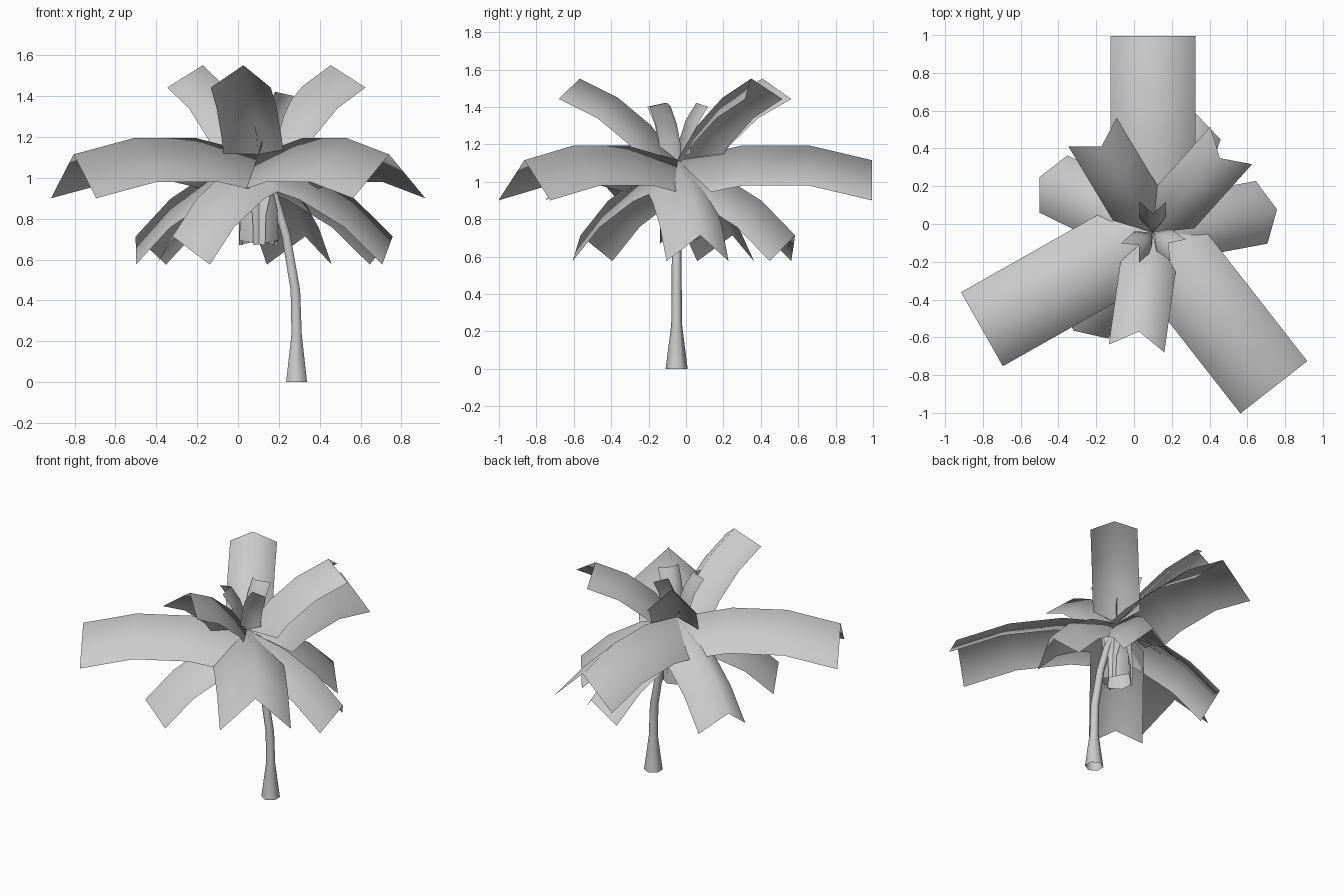
import bpy, bmesh
from math import radians, sin, cos, pi
from mathutils import Matrix, Vector

if "Cube" in bpy.data.objects:
    bpy.data.objects.remove(bpy.data.objects["Cube"])

CROWN = Vector((0.10, -0.045, 1.115))


def finish(name, bm):
    mesh = bpy.data.meshes.new(name)
    bm.to_mesh(mesh)
    bm.free()
    for p in mesh.polygons:
        p.use_smooth = True
    ob = bpy.data.objects.new(name, mesh)
    bpy.context.collection.objects.link(ob)
    return ob


def frond(name, yaw, pitch, size):
    """Arched strip folded along its ridge, rooted in the crown."""
    ridge = [(0, 0), (0.35, 0.08), (0.70, 0.08), (1.04, 0)]
    edge = [(0.18, -0.17), (0.35, -0.135), (0.70, -0.135), (1.04, -0.215)]
    bm = bmesh.new()
    rows = []
    for (rx, rz), (ex, ez) in zip(ridge, edge):
        rows.append([bm.verts.new((ex, 0.225, ez)),
                     bm.verts.new((rx, 0, rz)),
                     bm.verts.new((ex, -0.225, ez))])
    for a, b in zip(rows, rows[1:]):
        for i in range(2):
            bm.faces.new((a[i], a[i + 1], b[i + 1], b[i]))
    m = (Matrix.Translation(CROWN) @ Matrix.Rotation(radians(yaw), 4, 'Z')
         @ Matrix.Rotation(radians(-pitch), 4, 'Y') @ Matrix.Scale(size, 4))
    bm.transform(m)
    finish(name, bm)


# Frond tiers: name, pitch, size, yaw angles
tiers = [
    ("wide_frond", 0, 1.0, (90, 209.5, -52)),
    ("upper_frond", 39.5, 0.66, (48, 121, 262)),
    ("lower_frond", -31, 0.75, (10.5, 70, 154, 231)),
    ("sprout_frond", 72, 0.31, (90, 222, 325)),
    ("hanging_frond", -75, 0.42, (90, 215, 330)),
]
for name, pitch, size, yaws in tiers:
    for i, yaw in enumerate(yaws):
        frond(f"{name}_{i + 1}", yaw, pitch, size)

# Curved six-sided trunk: x, z, radius
bm = bmesh.new()
rings = []
for x, z, r in [(0.287, 0, 0.059), (0.287, 0.235, 0.029), (0.281, 0.45, 0.027),
                (0.235, 0.72, 0.025), (0.175, 0.92, 0.024), (0.10, 1.10, 0.02)]:
    rings.append([bm.verts.new((x + r * cos(pi / 2 + k * pi / 3),
                                -0.05 + r * sin(pi / 2 + k * pi / 3), z))
                  for k in range(6)])
for a, b in zip(rings, rings[1:]):
    for k in range(6):
        n = (k + 1) % 6
        bm.faces.new((a[k], a[n], b[n], b[k]))
finish("trunk", bm)
